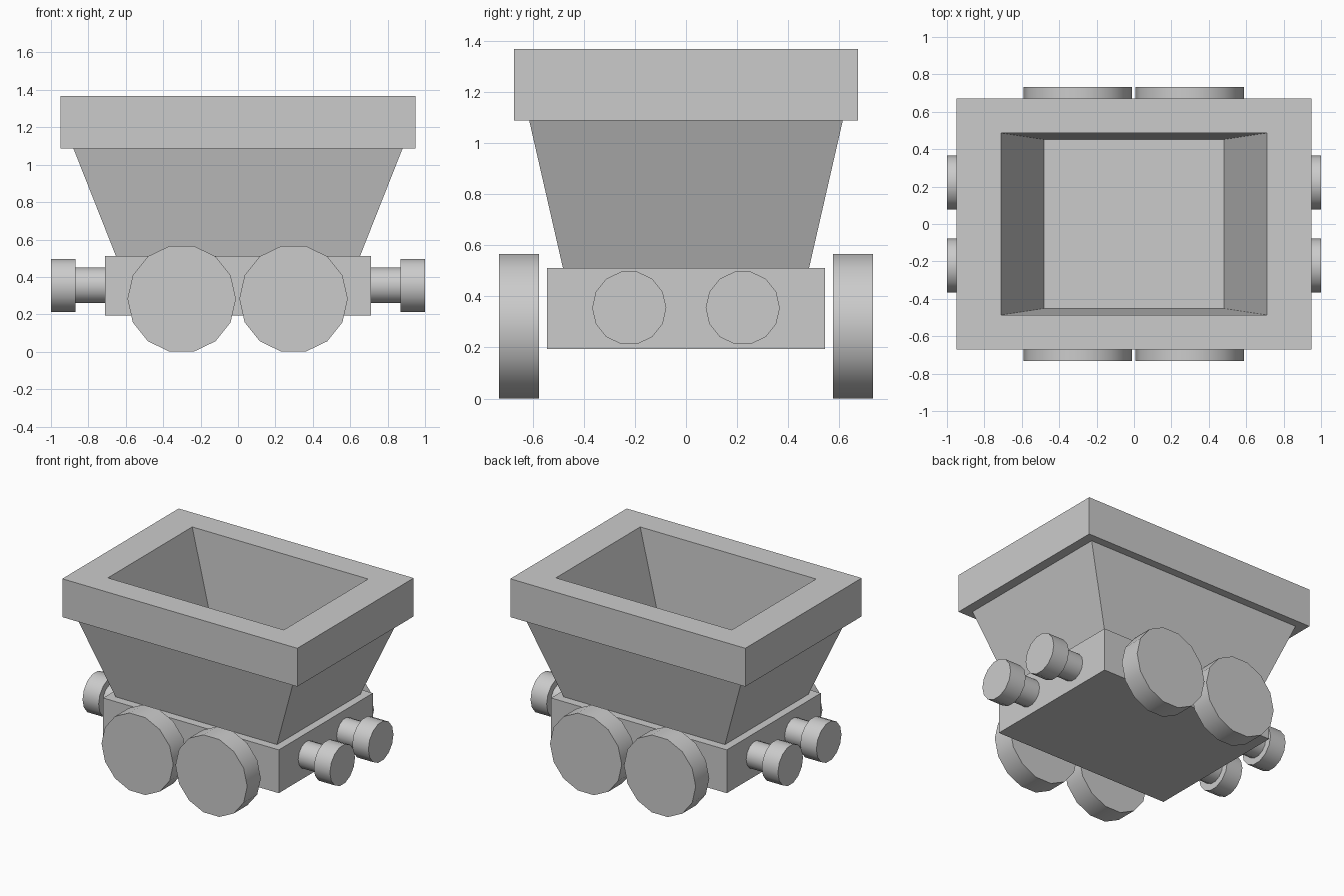
import bpy, bmesh
from math import pi
from mathutils import Matrix

if "Cube" in bpy.data.objects:
    bpy.data.objects.remove(bpy.data.objects["Cube"])

SIDES = 14


def finish(bm, name):
    bmesh.ops.recalc_face_normals(bm, faces=bm.faces)
    me = bpy.data.meshes.new(name)
    bm.to_mesh(me)
    bm.free()
    ob = bpy.data.objects.new(name, me)
    bpy.context.collection.objects.link(ob)
    return ob


def loft_rects(name, rings):
    """Skin a stack of centred rectangles (half x, half y, z), capped at both ends."""
    bm = bmesh.new()
    loops = [[bm.verts.new((sx * x, sy * y, z))
              for sx, sy in ((-1, -1), (1, -1), (1, 1), (-1, 1))]
             for x, y, z in rings]
    for a, b in zip(loops, loops[1:]):
        for i in range(4):
            j = (i + 1) % 4
            bm.faces.new((a[i], a[j], b[j], b[i]))
    bm.faces.new(loops[0])
    bm.faces.new(loops[-1])
    return finish(bm, name)


def lathe(name, profile, matrix):
    """Revolve (radius, height) points about local z, then place by matrix."""
    bm = bmesh.new()
    pts = [(0, profile[0][1])] + profile + [(0, profile[-1][1])]
    vs = [bm.verts.new((r, 0, h)) for r, h in pts]
    es = [bm.edges.new(p) for p in zip(vs, vs[1:])]
    bmesh.ops.spin(bm, geom=vs + es, cent=(0, 0, 0), axis=(0, 0, 1),
                   angle=2 * pi, steps=SIDES, use_merge=True)
    bmesh.ops.remove_doubles(bm, verts=bm.verts, dist=1e-4)
    # merge the end fans into single flat caps
    bmesh.ops.dissolve_limit(bm, angle_limit=0.01, verts=bm.verts, edges=bm.edges)
    bm.transform(matrix)
    ob = finish(bm, name)
    bpy.ops.object.select_all(action='DESELECT')
    bpy.context.view_layer.objects.active = ob
    ob.select_set(True)
    bpy.ops.object.shade_smooth_by_angle(angle=pi / 6)
    return ob


# chassis block
loft_rects("chassis", [(0.71, 0.543, 0.195), (0.71, 0.543, 0.511)])

# flared tub: outside wall, overhanging rim, hollow inside down to the floor
loft_rects("tub", [(0.65, 0.48, 0.505), (0.88, 0.613, 1.087),
                   (0.95, 0.672, 1.087), (0.95, 0.672, 1.367),
                   (0.711, 0.487, 1.367), (0.48, 0.452, 0.517)])

for s, side in ((-1, "front"), (1, "back")):
    # wheels, axis along y
    for x, end in ((-0.301, "left"), (0.297, "right")):
        lathe(f"wheel_{side}_{end}", [(0.29, 0.575), (0.29, 0.732)],
              Matrix.Translation((x, 0, 0.283)) @ Matrix.Rotation(-s * pi / 2, 4, 'X'))

for s, end in ((-1, "left"), (1, "right")):
    # buffers, axis along x: thin shaft and wide head
    for y, side in ((-0.222, "front"), (0.222, "back")):
        lathe(f"buffer_{end}_{side}",
              [(0.097, 0.70), (0.097, 0.87), (0.145, 0.87), (0.145, 1.0)],
              Matrix.Translation((0, y, 0.355)) @ Matrix.Rotation(s * pi / 2, 4, 'Y')
              @ Matrix.Rotation(pi / 2, 4, 'Z'))
